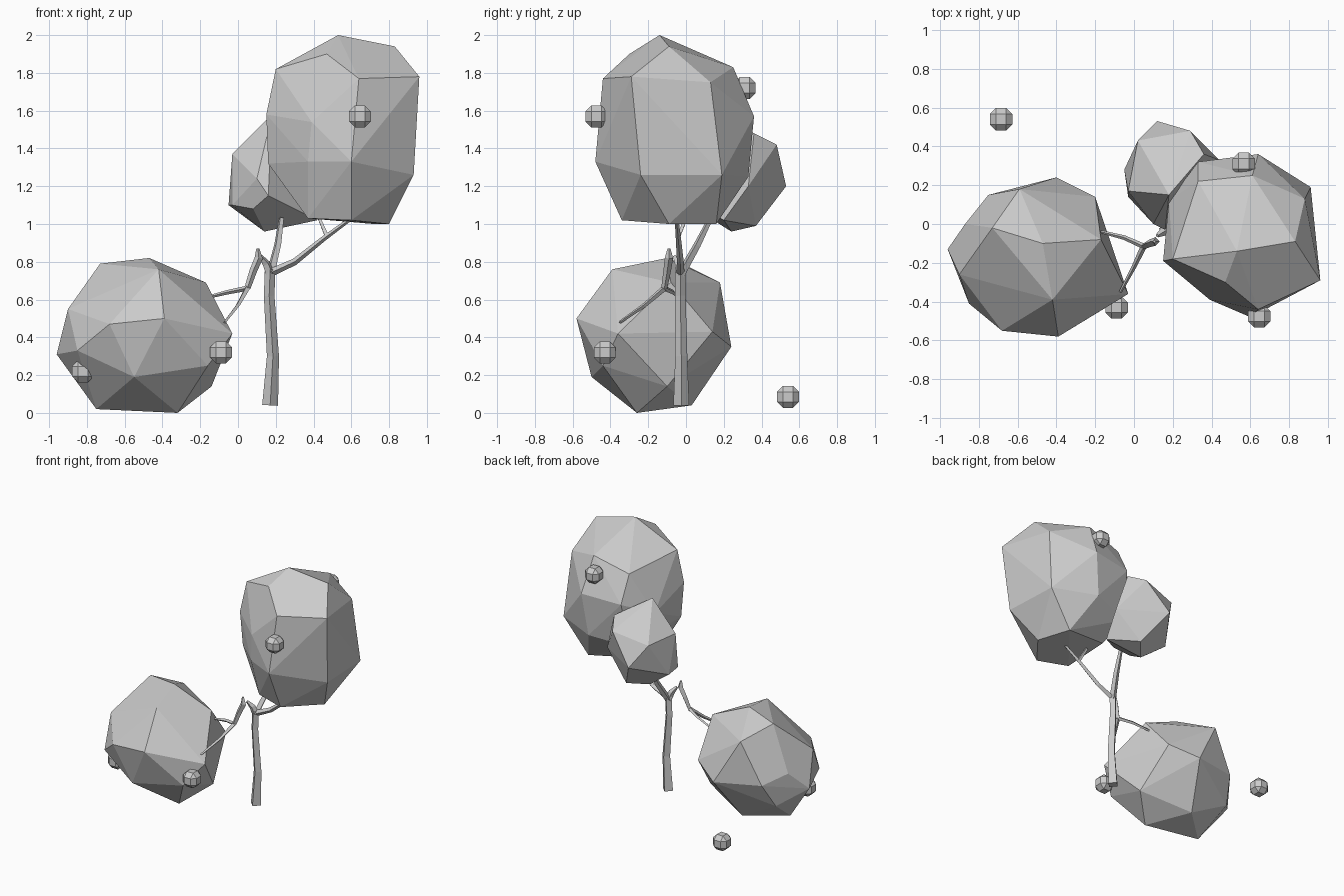
import bpy
import bmesh
from itertools import product, permutations
from mathutils import Vector

cube = bpy.data.objects.get("Cube")
if cube:
    bpy.data.objects.remove(cube, do_unlink=True)

# One plain colour for everything
grey = bpy.data.materials.new("plain grey")
grey.use_nodes = True
colour = (0.6, 0.6, 0.6, 1)
grey.diffuse_color = colour
grey.node_tree.nodes["Principled BSDF"].inputs["Base Color"].default_value = colour


def hull_object(name, points, location=(0, 0, 0)):
    """Flat-faced convex solid around a handful of corner points."""
    bm = bmesh.new()
    for p in points:
        bm.verts.new(p)
    result = bmesh.ops.convex_hull(bm, input=bm.verts)
    loose = {v for v in result["geom_interior"] if isinstance(v, bmesh.types.BMVert)}
    bmesh.ops.delete(bm, geom=list(loose), context="VERTS")
    bmesh.ops.dissolve_limit(bm, angle_limit=0.06, verts=bm.verts, edges=bm.edges)
    bmesh.ops.recalc_face_normals(bm, faces=bm.faces)
    mesh = bpy.data.meshes.new(name)
    bm.to_mesh(mesh)
    bm.free()
    mesh.materials.append(grey)
    obj = bpy.data.objects.new(name, mesh)
    obj.location = location
    bpy.context.collection.objects.link(obj)


def branch(name, path):
    """Four-sided tapering limb: path is (x, y, z, radius)."""
    curve = bpy.data.curves.new(name, "CURVE")
    curve.dimensions = "3D"
    curve.bevel_depth = 1
    curve.bevel_resolution = 0
    curve.use_fill_caps = True
    spline = curve.splines.new("POLY")
    spline.points.add(len(path) - 1)
    for point, (x, y, z, radius) in zip(spline.points, path):
        point.co = (x, y, z, 1)
        point.radius = radius
    curve.materials.append(grey)
    obj = bpy.data.objects.new(name, curve)
    bpy.context.collection.objects.link(obj)
    bpy.ops.object.select_all(action="DESELECT")
    obj.select_set(True)
    bpy.context.view_layer.objects.active = obj
    bpy.ops.object.convert(target="MESH")
    bpy.ops.object.shade_flat()


# Foliage clumps, corners listed from the crown downwards
hull_object("upper_foliage", [
    (.53, -.14, 2), (.83, -.09, 1.94), (.47, -.3, 1.9),
    (.2, -.18, 1.82), (.61, .25, 1.83), (.33, .22, 1.75),
    (.96, -.29, 1.78), (.64, -.44, 1.77), (.88, .13, 1.75),
    (.15, -.19, 1.58), (.39, -.39, 1.54), (.64, .36, 1.57), (.33, .32, 1.55),
    (.18, .12, 1.45), (.16, -.17, 1.32), (.37, -.37, 1.33), (.6, -.48, 1.33),
    (.93, -.24, 1.26), (.91, .19, 1.26), (.6, .33, 1.25), (.3, .24, 1.2),
    (.37, -.27, 1.03), (.6, -.34, 1.02), (.8, -.09, 1),
    (.72, .16, 1), (.37, .1, 1.05),
])
hull_object("fallen_foliage", [
    (-.47, -.1, .82), (-.73, -.02, .79), (-.42, -.39, .76),
    (-.17, -.08, .69), (-.59, .18, .69), (-.9, -.26, .55), (-.87, 0, .45),
    (-.68, -.55, .47), (-.39, -.58, .5), (-.2, .14, .43),
    (-.03, -.36, .42), (-.85, -.41, .33), (-.96, -.13, .31),
    (-.4, .24, .35), (-.75, .15, .38), (-.16, -.44, .25),
    (-.55, -.5, .19), (-.82, -.28, .2), (-.8, .05, .2),
    (-.14, -.1, .14), (-.75, -.2, .02), (-.32, -.26, 0), (-.5, .03, .04),
])
hull_object("back_foliage", [
    (.18, .15, 1.58), (.36, .36, 1.48), (.29, .48, 1.42), (-.03, .17, 1.37),
    (.02, .43, 1.36), (.1, 0, 1.24), (.12, .53, 1.2), (.44, .33, 1.2),
    (.16, -.03, 1.15), (-.05, .28, 1.1), (-.03, .14, 1.1), (.08, .05, 1.08),
    (.42, .2, 1.02), (.25, .37, .99), (.14, .24, .96),
])

# Trunk and the limbs still attached to it
branch("trunk", [(.17, -.025, .04, .042), (.185, -.025, .3, .032),
                 (.165, -.03, .62, .028), (.17, -.03, .76, .028)])
branch("broken_stub", [(.17, -.03, .74, .025), (.15, -.04, .79, .022),
                       (.12, -.06, .83, .01)])
branch("back_limb", [(.17, -.03, .73, .024), (.21, .06, .89, .02),
                     (.23, .13, 1.03, .014)])
branch("side_limb", [(.17, -.03, .74, .022), (.3, -.03, .8, .018),
                     (.45, -.04, .92, .014), (.6, -.05, 1.03, .01)])
branch("side_twig", [(.47, -.04, .935, .014), (.43, .0, 1.03, .01)])

# Snapped limb reaching into the fallen clump
branch("snapped_limb", [(.105, -.09, .87, .008), (.11, -.09, .82, .022),
                        (.08, -.1, .75, .02), (.05, -.115, .66, .016)])
branch("snapped_twig_front", [(.05, -.115, .66, .016), (.0, -.22, .57, .012),
                              (-.07, -.35, .48, .008)])
branch("snapped_twig_side", [(.05, -.115, .66, .014), (-.05, -.07, .64, .012),
                             (-.17, -.04, .61, .008)])

# Small faceted fruit
corner = {p for s in product((-1, 1), repeat=3)
          for p in permutations((s[0], s[1], s[2] * 2.2))}
fruit_points = [Vector(p).normalized() * .069 for p in corner]
spots = [(.645, -.475, 1.57), (.565, .31, 1.72), (-.09, -.43, .32),
         (-.82, -.3, .22), (-.685, .54, .085)]
for i, spot in enumerate(spots, 1):
    hull_object(f"fruit_{i}", fruit_points, spot)
